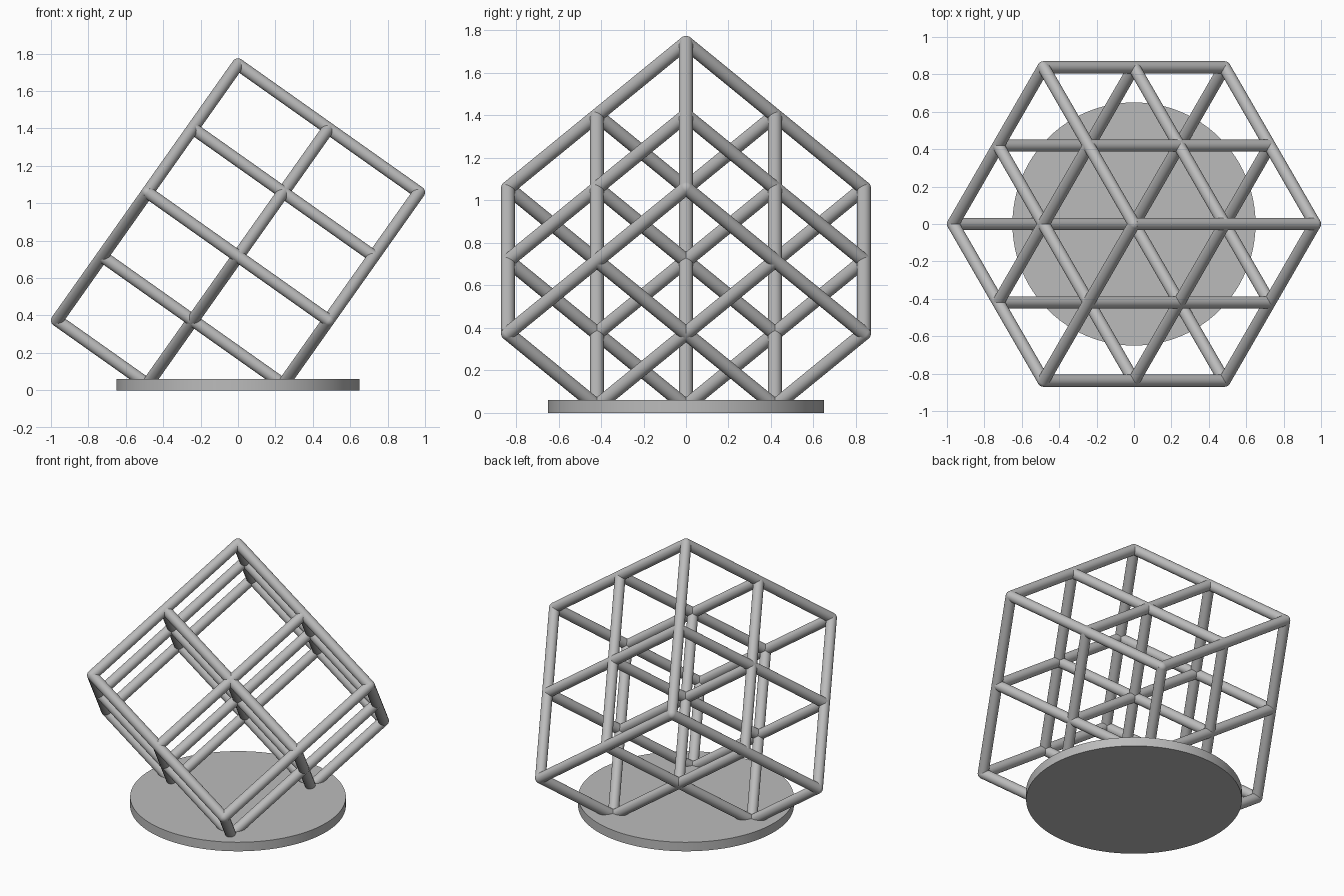
import bpy
from itertools import product
from mathutils import Vector

cube = bpy.data.objects.get("Cube")
if cube:
    bpy.data.objects.remove(cube, do_unlink=True)

RADIUS = 0.0325
TOP = Vector((0, 0, 1.742))
# Half-edge steps of a cube balanced on its corner
STEPS = [Vector((0.4838, 0, -0.342)),
         Vector((-0.2419, 0.419, -0.342)),
         Vector((-0.2419, -0.419, -0.342))]

grey = bpy.data.materials.new("plain grey")
grey.use_nodes = True
colour = (0.5, 0.5, 0.5, 1)
grey.diffuse_color = colour
grey.node_tree.nodes["Principled BSDF"].inputs["Base Color"].default_value = colour


def node(index):
    return TOP + sum((s * i for s, i in zip(STEPS, index)), Vector())


def finish(name):
    obj = bpy.context.object
    obj.name = name
    obj.data.materials.append(grey)
    bpy.ops.object.shade_smooth_by_angle()


def bar(start, end):
    span = end - start
    bpy.ops.mesh.primitive_cylinder_add(
        vertices=32, radius=RADIUS, depth=span.length, location=(start + end) / 2,
        rotation=span.to_track_quat('Z', 'Y').to_euler())
    finish("lattice_bar")


# Lattice bars, with the three lowest edges stopping inside the base
for axis in range(3):
    for pair in product(range(3), repeat=2):
        start, end = list(pair), list(pair)
        start.insert(axis, 0)
        end.insert(axis, 1 if pair == (2, 2) else 2)
        bar(node(start), node(end))

# Rounded joints on the exposed cube corners
for corner in product((0, 2), repeat=3):
    if sum(corner) < 6:
        bpy.ops.mesh.primitive_uv_sphere_add(
            segments=32, ring_count=16, radius=RADIUS, location=node(corner))
        finish("corner_joint")

# Round base
bpy.ops.mesh.primitive_cylinder_add(vertices=96, radius=0.65, depth=0.06, location=(0, 0, 0.03))
finish("round_base")
